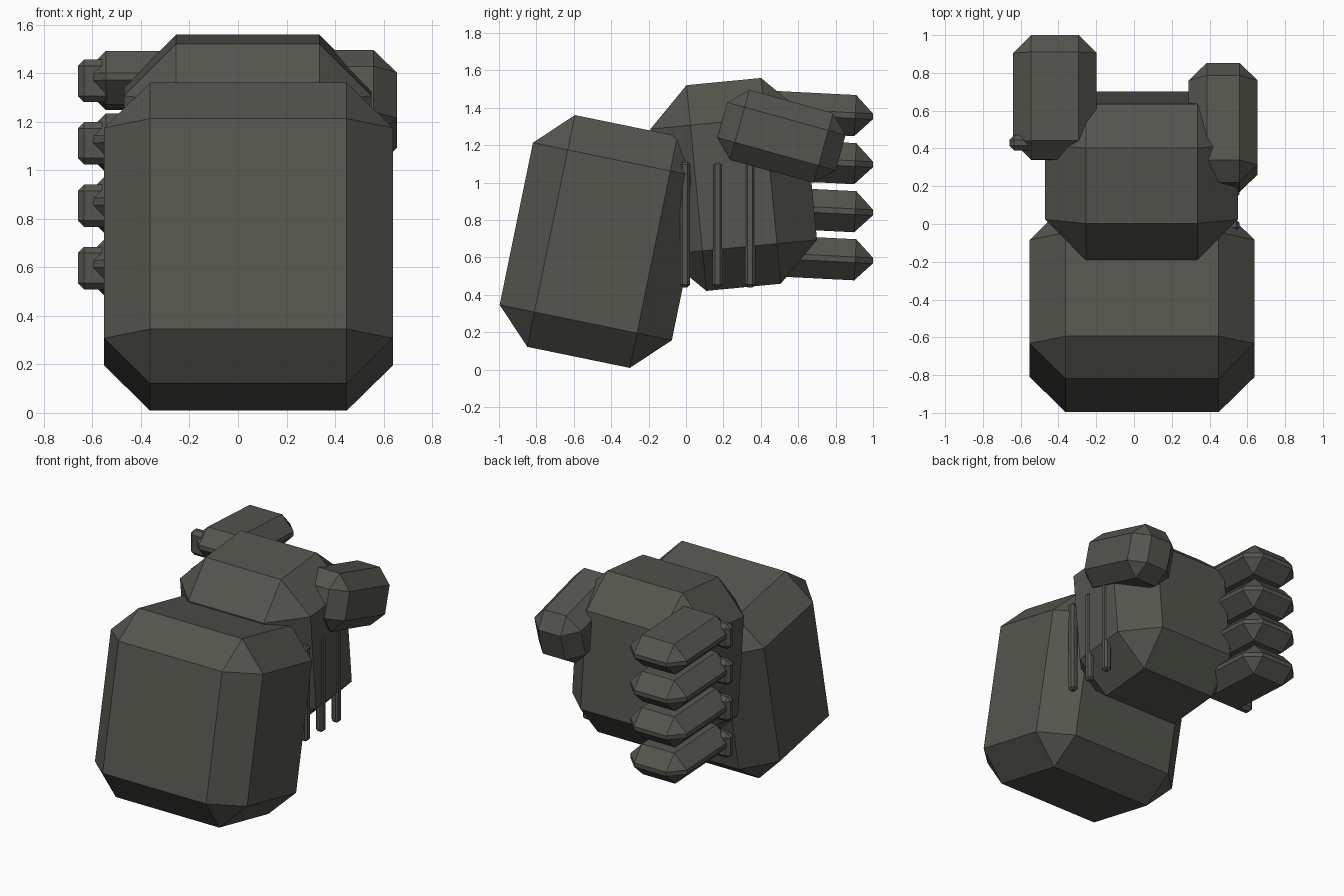
import bpy
import bmesh
import math
from mathutils import Matrix

cube = bpy.data.objects.get("Cube")
if cube:
    bpy.data.objects.remove(cube, do_unlink=True)

# Single dark olive grey colour
COLOUR = (0.088, 0.092, 0.074, 1.0)
olive_grey = bpy.data.materials.new("dark olive grey")
olive_grey.use_nodes = True
olive_grey.diffuse_color = COLOUR
olive_grey.node_tree.nodes["Principled BSDF"].inputs["Base Color"].default_value = COLOUR


def chamfered_box(name, centre, size, chamfer, tilt=0.0):
    """Flat-shaded box with cut edges, tilted in degrees about x."""
    bm = bmesh.new()
    bmesh.ops.create_cube(bm, size=1.0)
    bmesh.ops.scale(bm, vec=size, verts=bm.verts)
    bmesh.ops.bevel(bm, geom=bm.edges[:], offset=chamfer, offset_type='OFFSET',
                    segments=1, profile=0.5, affect='EDGES')
    bmesh.ops.transform(bm, matrix=Matrix.Rotation(math.radians(tilt), 4, 'X'),
                        verts=bm.verts)
    mesh = bpy.data.meshes.new(name)
    bm.to_mesh(mesh)
    bm.free()
    mesh.materials.append(olive_grey)
    obj = bpy.data.objects.new(name, mesh)
    obj.location = centre
    bpy.context.collection.objects.link(obj)
    return obj


# Large leaning front block and the body behind it
chamfered_box("front_block", (0.043, -0.447, 0.685), (1.19, 0.94, 1.265), 0.19, -11.6)
chamfered_box("rear_body", (0.04, 0.255, 0.99), (1.02, 0.83, 1.105), 0.215, 5.5)

# Pod on the upper left side
chamfered_box("left_pod", (0.472, 0.511, 1.247), (0.365, 0.656, 0.387), 0.096, -15.5)

# Stack of four rear pods, each with a small side knob
for i in range(4):
    z = 1.37 - 0.257 * i
    chamfered_box(f"rear_pod_{i + 1}", (-0.419, 0.67, z), (0.442, 0.66, 0.22), 0.095, -2.9)
    chamfered_box(f"side_knob_{i + 1}", (-0.59, 0.43, z - 0.002), (0.14, 0.08, 0.175), 0.026)

# Three upright bars along the left side
for i in range(3):
    chamfered_box(f"side_bar_{i + 1}", (0.53, -0.005 + 0.174 * i, 0.775),
                  (0.055, 0.055, 0.67), 0.014)
